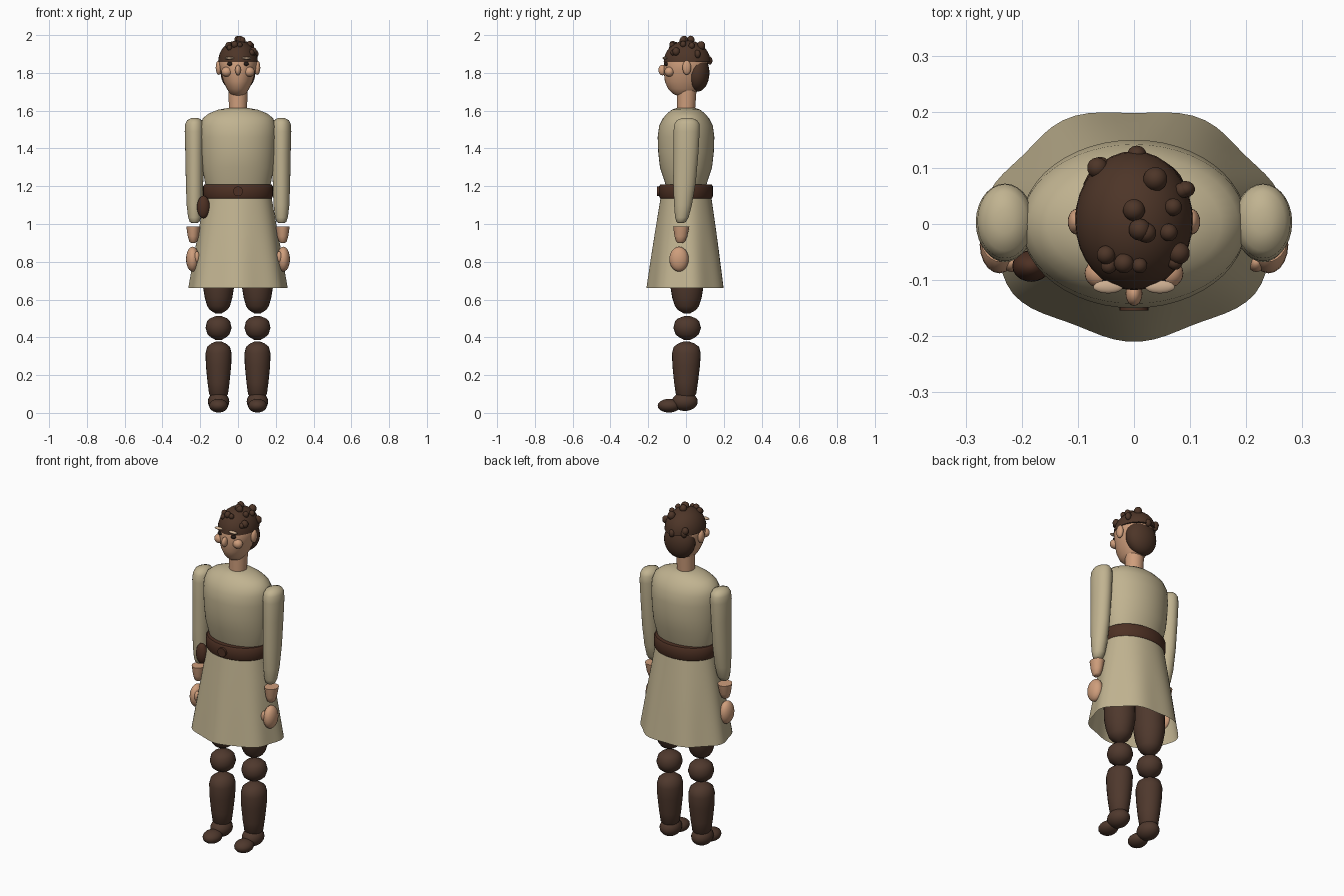
import bpy, bmesh, math
from mathutils import Matrix


def colour(name, rgb):
    m = bpy.data.materials.new(name)
    m.diffuse_color = (*rgb, 1)
    return m


CLOTH = colour("tan cloth", (0.53, 0.45, 0.28))
SKIN = colour("warm skin", (0.62, 0.34, 0.20))
HAIR = colour("brown hair", (0.075, 0.036, 0.021))
LEATHER = colour("belt leather", (0.075, 0.030, 0.017))
BOOT = colour("boot brown", (0.078, 0.040, 0.026))
DARK = colour("dark eye", (0.02, 0.012, 0.009))
BROW = colour("pale brow", (0.60, 0.42, 0.28))


def finish(name, bm, mat, angle=40):
    bmesh.ops.recalc_face_normals(bm, faces=bm.faces[:])
    me = bpy.data.meshes.new(name)
    bm.to_mesh(me)
    bm.free()
    ob = bpy.data.objects.new(name, me)
    bpy.context.collection.objects.link(ob)
    me.materials.append(mat)
    bpy.ops.object.select_all(action='DESELECT')
    ob.select_set(True)
    bpy.context.view_layer.objects.active = ob
    bpy.ops.object.shade_smooth_by_angle(angle=math.radians(angle))
    return ob


def stack(name, mat, rings, x=0, n=32, wave=0, caps=True, angle=40):
    """Elliptical rings (z, half width, half depth, y offset) joined upwards."""
    bm = bmesh.new()
    loops = []
    for i, (z, rx, ry, cy) in enumerate(rings):
        amp = wave * (1 - i / (len(rings) - 1))
        loop = []
        for k in range(n):
            t = 2 * math.pi * k / n
            f = 1 + amp * math.sin(7 * t)
            loop.append(bm.verts.new((x + rx * f * math.cos(t), cy + ry * f * math.sin(t), z)))
        loops.append(loop)
    for a, b in zip(loops, loops[1:]):
        for k in range(n):
            bm.faces.new((a[k], a[(k + 1) % n], b[(k + 1) % n], b[k]))
    if caps:
        bm.faces.new(loops[0])
        bm.faces.new(loops[-1])
    return finish(name, bm, mat, angle)


def ball(name, mat, pos, size, flat_below=None, n=20):
    bm = bmesh.new()
    bmesh.ops.create_uvsphere(bm, u_segments=n, v_segments=n // 2 + 2, radius=1)
    bmesh.ops.transform(bm, verts=bm.verts[:],
                        matrix=Matrix.Translation(pos) @ Matrix.Diagonal((*size, 1)))
    if flat_below is not None:
        cut = bmesh.ops.bisect_plane(bm, geom=bm.verts[:] + bm.edges[:] + bm.faces[:],
                                     plane_co=(0, 0, flat_below), plane_no=(0, 0, -1),
                                     clear_outer=True)
        edges = [e for e in cut["geom_cut"] if isinstance(e, bmesh.types.BMEdge)]
        bmesh.ops.edgeloop_fill(bm, edges=edges)
    return finish(name, bm, mat)


# Tunic and flared skirt, open at the hem
stack("torso", CLOTH, [(1.19, .165, .105, 0), (1.22, .175, .112, 0), (1.30, .190, .138, 0),
                       (1.38, .197, .147, 0), (1.46, .201, .150, 0), (1.52, .200, .142, 0),
                       (1.56, .186, .122, 0), (1.585, .155, .100, 0), (1.605, .105, .075, 0),
                       (1.615, .05, .045, 0)], n=48)
stack("skirt", CLOTH, [(.66, .260, .204, 0), (.78, .240, .188, 0), (.90, .220, .171, 0),
                       (1.02, .199, .153, 0), (1.15, .176, .133, 0)],
      n=70, wave=.03, caps=False)

# Belt, buckle and pouch
stack("belt", LEATHER, [(1.135, .178, .136, 0), (1.145, .184, .142, 0),
                        (1.20, .184, .142, 0), (1.21, .178, .136, 0)], n=48)
bm = bmesh.new()
bmesh.ops.create_cone(bm, cap_ends=True, segments=20, radius1=.026, radius2=.026, depth=.018,
                      matrix=Matrix.Translation((0, -.145, 1.173)) @ Matrix.Rotation(math.pi / 2, 4, 'X'))
finish("buckle", bm, LEATHER)
ball("pouch", LEATHER, (-.183, -.075, 1.09), (.034, .028, .06))

# Neck and egg-shaped head
stack("neck", SKIN, [(1.59, .047, .047, 0), (1.73, .052, .052, .005)])
stack("head", SKIN, [(1.676, .015, .02, -.015), (1.688, .040, .055, -.012), (1.715, .058, .085, -.01),
                     (1.755, .077, .104, -.008), (1.81, .093, .113, -.005), (1.86, .101, .116, 0),
                     (1.92, .075, .09, 0)])

# Hair: cap, back of the head and loose curls resting on the cap
ball("hair_cap", HAIR, (0, .006, 1.858), (.105, .124, .114), flat_below=1.858, n=32)
ball("hair_back", HAIR, (0, .058, 1.80), (.092, .066, .10), n=28)
curls = [(-.065, .100, .019), (.038, .080, .022), (0, .025, .020), (.085, .060, .014),
         (.070, .030, .016), (.010, -.010, .020), (.022, -.016, .018), (.062, -.015, .016),
         (.080, -.052, .020), (-.050, -.055, .017), (-.018, -.070, .018), (.010, -.074, .014),
         (-.045, -.075, .014), (.073, -.068, .014)]
for i, (x, y, r) in enumerate(curls):
    h = max(0, 1 - (x / .105) ** 2 - ((y - .006) / .124) ** 2)
    ball(f"curl_{i}", HAIR, (x, y, 1.862 + .114 * math.sqrt(h)), (r, r, r * 1.1), n=14)
for i, (x, y, z) in enumerate([(.005, .125, 1.865), (-.06, .105, 1.87), (.092, .062, 1.90)]):
    ball(f"back_curl_{i}", HAIR, (x, y, z), (.017, .015, .022), n=14)

# Nose
ball("nose", SKIN, (0, -.124, 1.815), (.015, .022, .028))

for side, s in (("left", 1), ("right", -1)):
    # Face details
    ball(side + "_ear", SKIN, (s * .102, .004, 1.828), (.016, .023, .038))
    ball(side + "_cheek", SKIN, (s * .060, -.088, 1.806), (.028, .026, .026))
    ball(side + "_eye", DARK, (s * .043, -.104, 1.848), (.015, .012, .011), n=14)
    ball(side + "_brow", BROW, (s * .046, -.112, 1.878), (.027, .012, .007), n=14)

    # Sleeve, wrist and hand
    stack(side + "_sleeve", CLOTH,
          [(1.005, .015, .015, -.028), (1.012, .026, .025, -.026), (1.035, .034, .036, -.022),
           (1.10, .042, .047, -.016), (1.22, .046, .060, -.008), (1.38, .049, .066, 0),
           (1.49, .052, .069, .003), (1.53, .049, .066, .005), (1.55, .039, .053, .005),
           (1.562, .016, .022, .005)], x=s * .230, n=28)
    stack(side + "_wrist", SKIN,
          [(.90, .012, .014, -.030), (.908, .021, .024, -.029), (.935, .029, .034, -.027),
           (.988, .037, .043, -.025)], x=s * .237, n=24)
    ball(side + "_hand", SKIN, (s * .240, -.037, .814), (.035, .051, .066))
    ball(side + "_thumb", SKIN, (s * .218, -.068, .825), (.016, .018, .030), n=14)

    # Leg sections
    leg = s * .103
    stack(side + "_thigh", BOOT,
          [(.525, .014, .014, .005), (.545, .046, .048, .005), (.565, .060, .063, .005),
           (.61, .073, .078, .005), (.67, .083, .088, .005), (.85, .083, .088, 0),
           (.97, .07, .07, 0), (1.0, .03, .03, 0)], x=leg, n=24)
    stack(side + "_knee", BOOT,
          [(.385, .014, .014, .006), (.40, .040, .042, .006), (.415, .058, .061, .006),
           (.45, .069, .073, .006), (.485, .061, .064, .006), (.50, .046, .048, .006),
           (.513, .014, .014, .006)], x=leg, n=24)
    stack(side + "_shin", BOOT,
          [(.07, .030, .030, 0), (.10, .050, .054, 0), (.16, .058, .063, 0),
           (.25, .067, .073, .001), (.315, .069, .076, .002), (.35, .060, .067, .002),
           (.368, .038, .042, .002), (.378, .014, .014, .002)], x=leg, n=24)

    # Boots
    ball(side + "_heel", BOOT, (leg, -.006, .060), (.057, .068, .050))
    ball(side + "_toe", BOOT, (leg, -.090, .038), (.050, .060, .036))
